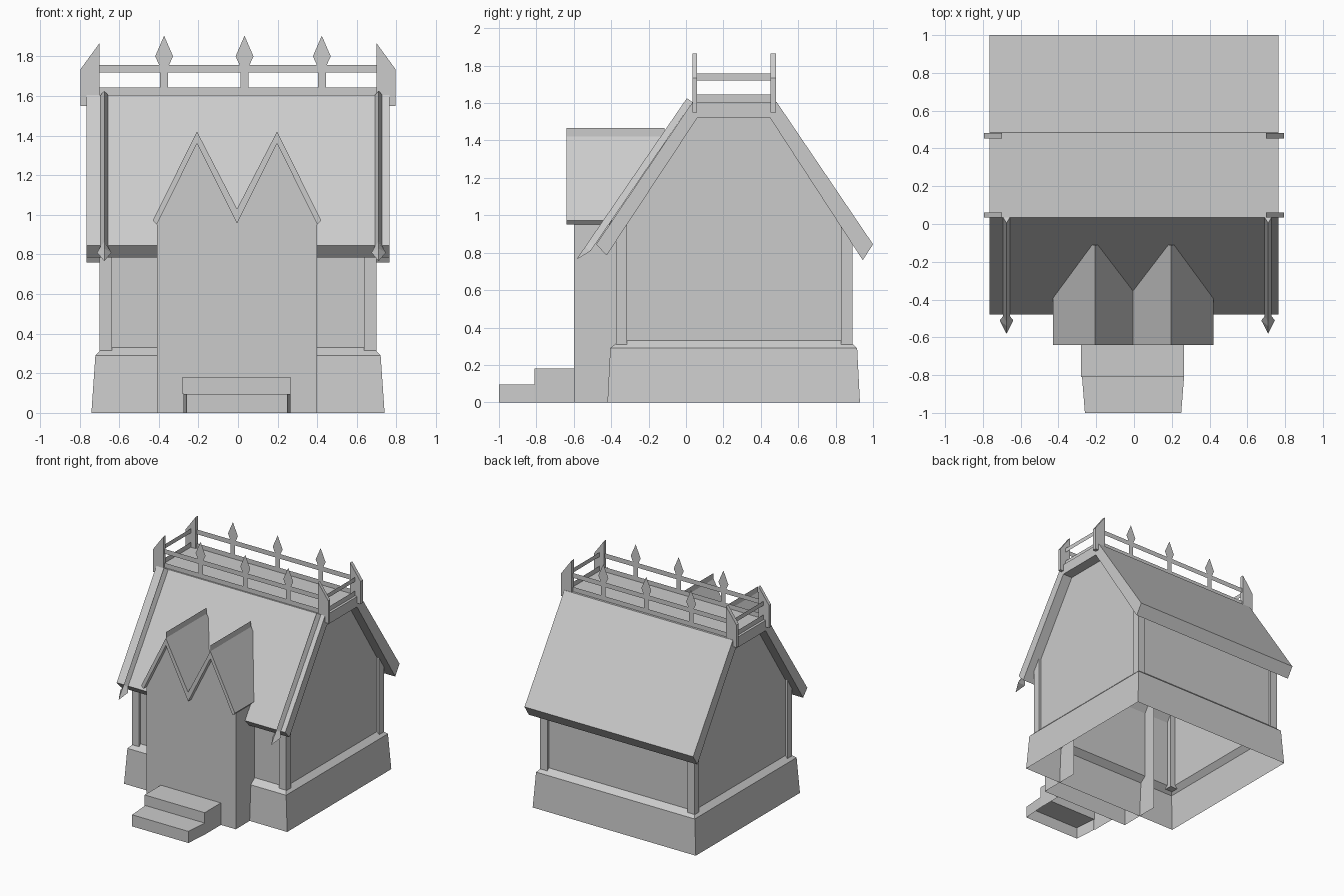
import bpy, bmesh
from mathutils import Vector

cube = bpy.data.objects.get("Cube")
if cube:
    bpy.data.objects.remove(cube)

stone = bpy.data.materials.new("plain_grey")
stone.use_nodes = True
GREY = (0.6, 0.6, 0.6, 1)
stone.diffuse_color = GREY
stone.node_tree.nodes["Principled BSDF"].inputs["Base Color"].default_value = GREY


def loft(name, rings, first=True, last=True, drop=None):
    """Bridge rings of points, with optional end caps; drop removes faces by a rule."""
    bm = bmesh.new()
    loops = [[bm.verts.new(p) for p in ring] for ring in rings]
    n = len(loops[0])
    for a, b in zip(loops, loops[1:]):
        for i in range(n):
            j = (i + 1) % n
            bm.faces.new((a[i], a[j], b[j], b[i]))
    if first:
        bm.faces.new(loops[0][::-1])
    if last:
        bm.faces.new(loops[-1])
    bmesh.ops.recalc_face_normals(bm, faces=bm.faces)
    if drop:
        bmesh.ops.delete(bm, geom=[f for f in bm.faces if drop(f)], context="FACES")
    mesh = bpy.data.meshes.new(name)
    bm.to_mesh(mesh)
    bm.free()
    mesh.materials.append(stone)
    obj = bpy.data.objects.new(name, mesh)
    bpy.context.collection.objects.link(obj)
    return obj


def rect(x0, x1, y0, y1, z):
    return [(x0, y0, z), (x1, y0, z), (x1, y1, z), (x0, y1, z)]


def box(name, x, y, z):
    return loft(name, [rect(*x, *y, z[0]), rect(*x, *y, z[1])])


def along_x(name, pts, a, b, **options):
    return loft(name, [[(x, y, z) for y, z in pts] for x in (a, b)], **options)


def along_y(name, pts, a, b, **options):
    return loft(name, [[(x, y, z) for x, z in pts] for y in (a, b)], **options)


def sheet_xz(name, pts, y):
    return loft(name, [[(x, y, z) for x, z in pts]], first=False)


def sheet_yz(name, x, y, z):
    return loft(name, [[(x, y[0], z[0]), (x, y[1], z[0]), (x, y[1], z[1]), (x, y[0], z[1])]],
                first=False)


def not_upright(face):
    return abs(face.normal.z) > 0.1


# Battered plinth with a sloped ledge, hollow underneath
loft("plinth", [rect(-0.74, 0.74, -0.42, 0.93, 0),
                rect(-0.72, 0.72, -0.405, 0.915, 0.29),
                rect(-0.68, 0.68, -0.355, 0.87, 0.33)], first=False, last=False)

# Gabled walls, open at the floor and under the roof
along_x("walls", [(-0.355, 0.33), (-0.355, 0.93), (0.06, 1.55), (0.45, 1.55),
                  (0.87, 0.92), (0.87, 0.33)], -0.68, 0.68, drop=not_upright)

# Corner posts
for side, x in (("right", (-0.7, -0.635)), ("left", (0.635, 0.7))):
    box("front_post_" + side, x, (-0.375, -0.315), (0.305, 0.96))
    box("back_post_" + side, x, (0.83, 0.89), (0.305, 0.95))

# Main roof slab with a flat top
along_x("main_roof", [(-0.48, 0.845), (0.035, 1.605), (0.485, 1.605), (1.0, 0.845),
                      (0.945, 0.76), (0.45, 1.52), (0.06, 1.52), (-0.425, 0.785)],
        -0.765, 0.765)

# Porch with a twin-gabled front, open inside
along_y("porch", [(-0.41, 0), (0.4, 0), (0.4, 0.96), (0.197, 1.37), (-0.005, 0.97),
                  (-0.207, 1.37), (-0.41, 0.96)], -0.6, -0.25, last=False, drop=not_upright)
top = [(-0.43, 0.972), (-0.207, 1.42), (-0.005, 1.03), (0.197, 1.42), (0.42, 0.972)]
low = [(0.4, 0.95), (0.197, 1.36), (-0.005, 0.955), (-0.207, 1.36), (-0.41, 0.95)]
along_y("porch_roof", top + low, -0.64, -0.11)
for side, x in (("right", -0.207), ("left", 0.197)):
    sheet_yz("porch_ridge_fin_" + side, x, (-0.64, -0.115), (1.41, 1.468))

# Steps, hollow and joined inside
TREAD = 0.095


def hidden_riser(face):
    return all(abs(v.co.y + 0.81) < 0.001 and v.co.z < TREAD + 0.001 for v in face.verts)


loft("upper_step", [rect(-0.28, 0.265, -0.81, -0.6, z) for z in (0, TREAD, 0.18)],
     first=False, drop=hidden_riser)
loft("lower_step", [[(-0.26, -1, z), (0.25, -1, z), (0.265, -0.81, z), (-0.275, -0.81, z)]
                    for z in (0, TREAD)], first=False, drop=hidden_riser)

# Spear-tipped rods lying on the front roof slope
start = Vector((0, 0.035, 1.605))
down = Vector((0, -0.565, -0.825))
out = Vector((0, -0.825, 0.565)) * 0.037
for side, x in (("right", -0.675), ("left", 0.71)):
    rings = []
    for s, w in ((0, 0.018), (0.925, 0.018), (0.965, 0.036), (1.038, 0.001)):
        p = start + down * s + Vector((x, 0, 0))
        base = p if w > 0.01 else p + out * 0.9
        rings.append([base - Vector((w, 0, 0)), p + out, base + Vector((w, 0, 0))])
    loft("roof_rod_" + side, rings)

# Roof-top railing: corner posts, flat rails and flat finials
spear = [(0.02, 1.62), (0.02, 1.745), (0.045, 1.8), (0, 1.904),
         (-0.045, 1.8), (-0.02, 1.745), (-0.02, 1.62)]
post = [(0.7, 1.865), (0.795, 1.735), (0.795, 1.55), (0.7, 1.55)]
for end, y0, y1 in (("front", 0.035, 0.06), ("back", 0.452, 0.482)):
    for side, s in (("right", -1), ("left", 1)):
        along_y(end + "_rail_post_" + side, [(s * x, z) for x, z in post], y0, y1)
    mid = (y0 + y1) / 2
    for level, z0, z1 in (("upper", 1.718, 1.757), ("lower", 1.6, 1.643)):
        sheet_xz(f"{end}_{level}_rail", [(-0.71, z0), (0.71, z0), (0.71, z1), (-0.71, z1)], mid)
    for i, x in enumerate((-0.373, 0.033, 0.423)):
        sheet_xz(f"{end}_finial_{i + 1}", [(x + dx, z) for dx, z in spear], mid)
for side, x in (("right", -0.745), ("left", 0.745)):
    for level, z in (("upper", (1.722, 1.757)), ("lower", (1.6, 1.645))):
        sheet_yz(f"{side}_{level}_end_rail", x, (0.05, 0.47), z)
